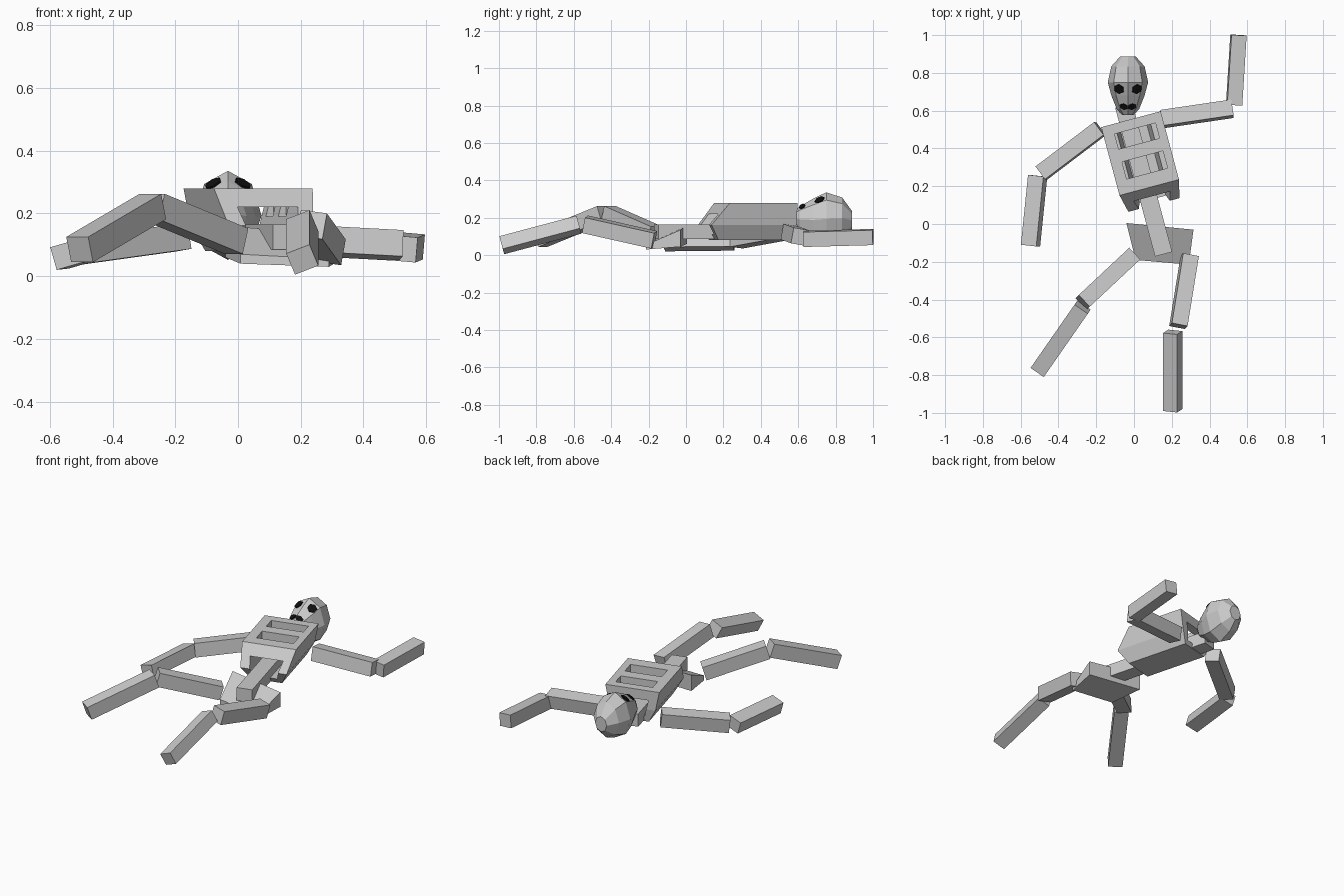
import bpy, bmesh, math
from mathutils import Vector, Matrix
from mathutils.bvhtree import BVHTree

if "Cube" in bpy.data.objects:
    bpy.data.objects.remove(bpy.data.objects["Cube"])

TILT = Matrix.Rotation(math.radians(15), 4, 'Z')   # lean of the chest and spine


def make(name, bm, mat=None):
    bmesh.ops.recalc_face_normals(bm, faces=bm.faces)
    me = bpy.data.meshes.new(name)
    bm.to_mesh(me)
    ob = bpy.data.objects.new(name, me)
    bpy.context.collection.objects.link(ob)
    if mat:
        me.materials.append(mat)
    return ob


def loft(rings, matrix=Matrix()):
    """Skin a list of equal-length closed rings, capping both ends."""
    bm = bmesh.new()
    loops = [[bm.verts.new(matrix @ Vector(p)) for p in r] for r in rings]
    n = len(loops[0])
    for a, b in zip(loops, loops[1:]):
        for i in range(n):
            j = (i + 1) % n
            bm.faces.new((a[i], a[j], b[j], b[i]))
    bm.faces.new(loops[0])
    bm.faces.new(loops[-1])
    bmesh.ops.recalc_face_normals(bm, faces=bm.faces)
    return bm


def rect(cx, half, y0, y1, z):
    return [(cx - half, y0, z), (cx + half, y0, z), (cx + half, y1, z), (cx - half, y1, z)]


def bone(name, a, b, w=0.085, h=0.085, roll=0):
    """Box running from a to b; positive roll lifts its +x side."""
    a, b = Vector(a), Vector(b)
    d = (b - a).normalized()
    s = d.cross(Vector((0, 0, 1))).normalized()
    if s.x < 0:
        s = -s
    u = s.cross(d)
    if u.z < 0:
        u = -u
    r = math.radians(roll)
    s, u = s * math.cos(r) + u * math.sin(r), u * math.cos(r) - s * math.sin(r)
    ring = [(-1, -1), (1, -1), (1, 1), (-1, 1)]
    return make(name, loft([[p + s * (i * w / 2) + u * (j * h / 2) for i, j in ring]
                            for p in (a, b)]))


# ribcage: tapered block with a through cavity and two front slots
ribs = make("ribcage", loft([rect(0.128, 0.095, 0.12, 0.525, 0.08),
                             rect(0.128, 0.14, 0.07, 0.54, 0.162),
                             rect(0.128, 0.163, 0.166, 0.54, 0.28)], TILT))
cuts = [loft([rect(0.13, 0.072, -0.1, 0.7, 0.11), rect(0.13, 0.1, -0.1, 0.7, 0.22)], TILT)]
for y0, y1 in ((0.404, 0.487), (0.24, 0.334)):
    cuts.append(loft([rect(0.136, 0.112, y0, y1, z) for z in (0.19, 0.32)], TILT))
bpy.context.view_layer.objects.active = ribs
for bm in cuts:
    cutter = make("cutter", bm)
    cutter.hide_render = True
    mod = ribs.modifiers.new("cut", 'BOOLEAN')
    mod.operation, mod.solver, mod.object = 'DIFFERENCE', 'EXACT', cutter
    bpy.ops.object.modifier_apply(modifier=mod.name)
    bpy.data.objects.remove(cutter)

# spine, continuing through the chest as the neck
make("spine", loft([rect(0.11, 0.047, -0.195, 0.62, z) for z in (0.085, 0.165)], TILT))

# pelvis: wedge sloping down towards the legs
make("pelvis", loft([
    [(-0.04, 0.005, 0.06), (0.315, -0.03, 0.045), (0.315, -0.03, 0.135), (-0.04, 0.005, 0.16)],
    [(0.008, -0.19, 0.04), (0.29, -0.215, 0.03), (0.29, -0.215, 0.055), (0.008, -0.19, 0.07)]]))

# arms and legs
bone("right_upper_arm", (0.145, 0.555, 0.118), (0.52, 0.61, 0.098), roll=10)
bone("right_forearm", (0.53, 0.63, 0.087), (0.553, 1.0, 0.097), 0.08, 0.08, -5)
bone("left_upper_arm", (-0.18, 0.505, 0.125), (-0.49, 0.27, 0.082), roll=6)
bone("left_forearm", (-0.51, 0.255, 0.072), (-0.548, -0.115, 0.068), 0.085, 0.075, 16)
bone("left_thigh", (-0.005, -0.165, 0.112), (-0.272, -0.415, 0.222))
bone("left_shin", (-0.272, -0.44, 0.222), (-0.505, -0.775, 0.085))
bone("right_thigh", (0.295, -0.17, 0.082), (0.235, -0.54, 0.165), roll=-8)
bone("right_shin", (0.205, -0.572, 0.163), (0.205, -0.985, 0.053), 0.08, 0.075, 22)

# head: eight-sided skull, face upwards (y, half width, z low, z high)
rows = [(0.578, 0.032, 0.16, 0.235), (0.61, 0.06, 0.12, 0.262), (0.68, 0.088, 0.075, 0.302),
        (0.75, 0.107, 0.052, 0.336), (0.835, 0.088, 0.085, 0.308), (0.888, 0.04, 0.14, 0.235)]
HX = -0.032
angles = [k * math.pi / 4 for k in range(8)]
skull = loft([[(HX + w * math.cos(t), y, (lo + hi) / 2 + (hi - lo) / 2 * math.sin(t))
               for t in angles] for y, w, lo, hi in rows])
make("skull", skull)

# black eyes and mouth laid on the face
black = bpy.data.materials.new("black")
black.diffuse_color = (0.005, 0.005, 0.005, 1)
black.use_nodes = True
black.node_tree.nodes["Principled BSDF"].inputs["Base Color"].default_value = black.diffuse_color
tree = BVHTree.FromBMesh(skull)


def patch(name, dx, y, rx, ry):
    hit, nor, _, _ = tree.ray_cast(Vector((HX + dx, y, 1)), Vector((0, 0, -1)))
    bm = bmesh.new()
    bmesh.ops.create_cone(bm, cap_ends=True, segments=6, radius1=1, radius2=1, depth=0.012)
    frame = Matrix.Translation(hit) @ Vector((0, 0, 1)).rotation_difference(nor).to_matrix().to_4x4()
    bmesh.ops.transform(bm, verts=bm.verts, matrix=frame @ Matrix.Diagonal((rx, ry, 1, 1)))
    make(name, bm, black)


for side, s in (("left", -1), ("right", 1)):
    patch(side + "_eye", s * 0.046, 0.715, 0.029, 0.028)
    patch(side + "_mouth_half", s * 0.021, 0.622, 0.025, 0.018)
